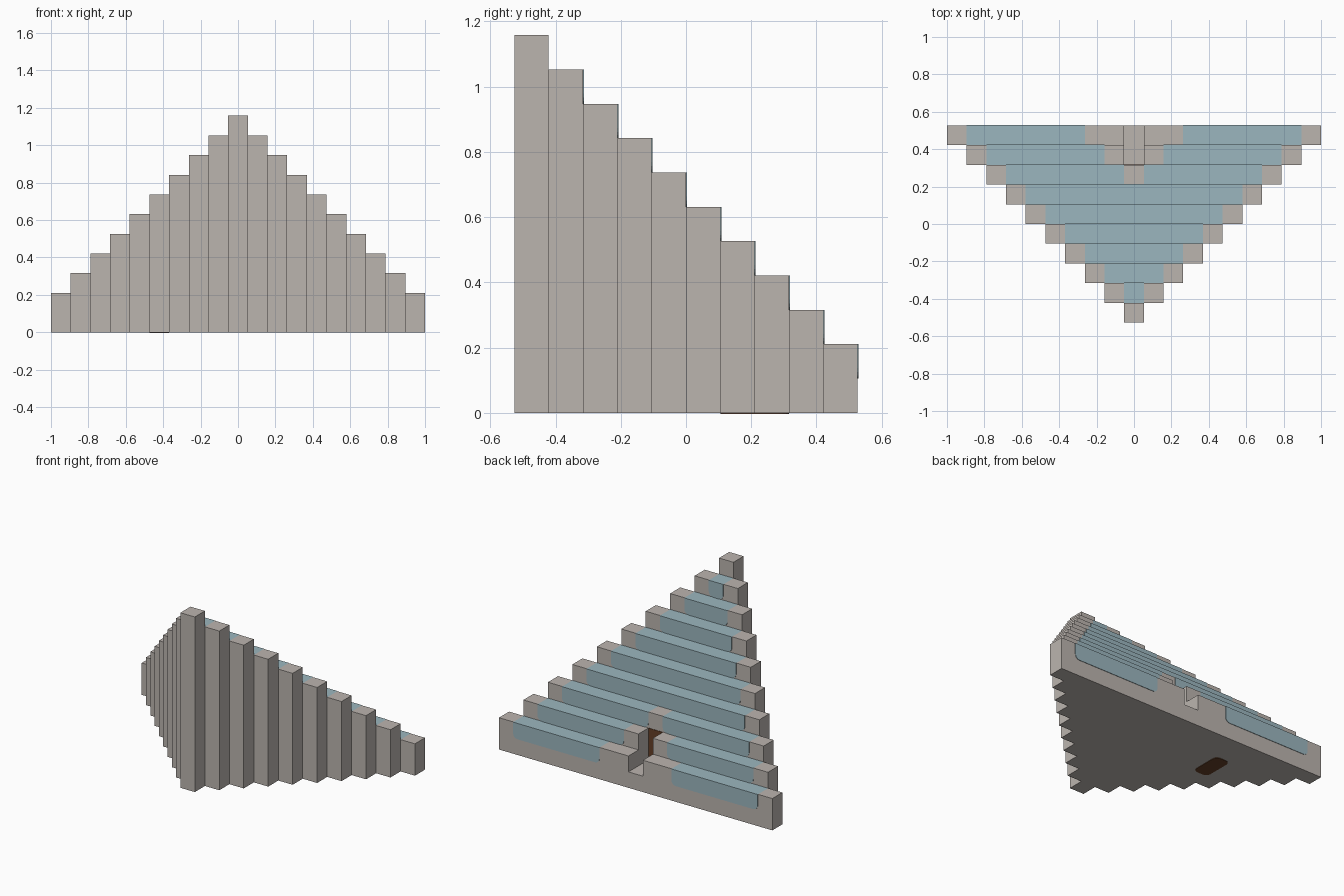
import bpy
import bmesh
import math
from mathutils import Vector

if "Cube" in bpy.data.objects:
    bpy.data.objects.remove(bpy.data.objects["Cube"])

ROWS = 10
U = 2 / 19               # one block
BACK = ROWS / 2 * U      # rear plane
SKIN = 0.003             # thickness of painted plates


def material(name, rgb):
    mat = bpy.data.materials.new(name)
    mat.use_nodes = True
    colour = (*rgb, 1)
    mat.diffuse_color = colour
    mat.node_tree.nodes["Principled BSDF"].inputs["Base Color"].default_value = colour
    return mat


STONE = material("warm grey stone", (0.50, 0.46, 0.43))
GLASS = material("pale blue", (0.33, 0.47, 0.52))
WOOD = material("dark brown", (0.13, 0.05, 0.02))


def finish(name, bm, mats):
    bmesh.ops.recalc_face_normals(bm, faces=bm.faces[:])
    mesh = bpy.data.meshes.new(name)
    bm.to_mesh(mesh)
    bm.free()
    for mat in mats:
        mesh.materials.append(mat)
    obj = bpy.data.objects.new(name, mesh)
    bpy.context.collection.objects.link(obj)
    return obj


def block(name, x, y, height, blue=None):
    """Box from the ground up; the top is blue between the two blue x limits."""
    bm = bmesh.new()
    bmesh.ops.create_cube(bm, size=1)
    for v in bm.verts:
        v.co = (x[v.co.x > 0], y[v.co.y > 0], height if v.co.z > 0 else 0)
    if blue:
        for limit in blue:
            bmesh.ops.bisect_plane(bm, geom=bm.verts[:] + bm.edges[:] + bm.faces[:],
                                   plane_co=(limit, 0, 0), plane_no=(1, 0, 0))
        bm.normal_update()
        for f in bm.faces:
            centre = f.calc_center_median().x
            f.material_index = int(f.normal.z > 0.5 and blue[0] < centre < blue[1])
    return finish(name, bm, [STONE, GLASS])


def plate(name, mat, origin, across, up, width, height, round_top=False):
    """Thin painted plate with rounded lower (and maybe upper) corners."""
    across, up = Vector(across), Vector(up)
    r = 0.3 * U
    outline = []
    for i, (sx, sy) in enumerate([(1, -1), (1, 1), (-1, 1), (-1, -1)]):
        rad = r if sy < 0 or round_top else 0
        cx, cy = sx * (width / 2 - rad), sy * (height / 2 - rad)
        for step in range(5 if rad else 1):
            a = (i - 1 + step / 4) * math.pi / 2
            outline.append((cx + rad * math.cos(a), cy + rad * math.sin(a)))
    bm = bmesh.new()
    face = bm.faces.new([bm.verts.new(Vector(origin) + across * p + up * q)
                         for p, q in outline])
    out = bmesh.ops.extrude_face_region(bm, geom=[face])
    lift = across.cross(up) * SKIN
    for v in out["geom"]:
        if isinstance(v, bmesh.types.BMVert):
            v.co += lift
    return finish(name, bm, [mat])


def riser_panel(name, x0, x1, y, top):
    plate(name, GLASS, ((x0 + x1) / 2, y, top - U / 2),
          (-1, 0, 0), (0, 0, 1), x1 - x0, U)


# Terraces, lowest at the back, each wider and lower than the one before
for k in range(ROWS):
    y = (-BACK + k * U, -BACK + (k + 1) * U)
    top = (ROWS + 1 - k) * U
    half, tile_end = (k + 0.5) * U, (k - 0.5) * U
    gap = (k - 6.5) * U              # plain stone widening round the doorway
    if k < 7:
        blue = (-tile_end, tile_end) if k else None
        block(f"terrace_{k}", (-half, half), y, top, blue)
        if blue:
            riser_panel(f"riser_panel_{k}", *blue, y[1], top)
        continue
    for side, label in ((1, "left"), (-1, "right")):
        inner = 0 if k == 7 else U / 2
        span = sorted((side * inner, side * half))
        blue = sorted((side * gap, side * tile_end))
        block(f"terrace_{k}_{label}", span, y, top, blue)
        riser_panel(f"riser_panel_{k}_{label}", *blue, y[1], top)

# Entrance passage floor and door at its end
block("entrance_floor", (-U / 2, U / 2), (BACK - 2 * U, BACK), U)
plate("door", WOOD, (0, BACK - 2 * U, 2 * U), (-1, 0, 0), (0, 0, 1), U, 2 * U)

# Hatch on the underside
plate("floor_hatch", WOOD, (-4 * U, BACK - 3 * U, 0), (-1, 0, 0), (0, 1, 0),
      U, 2 * U, round_top=True)
